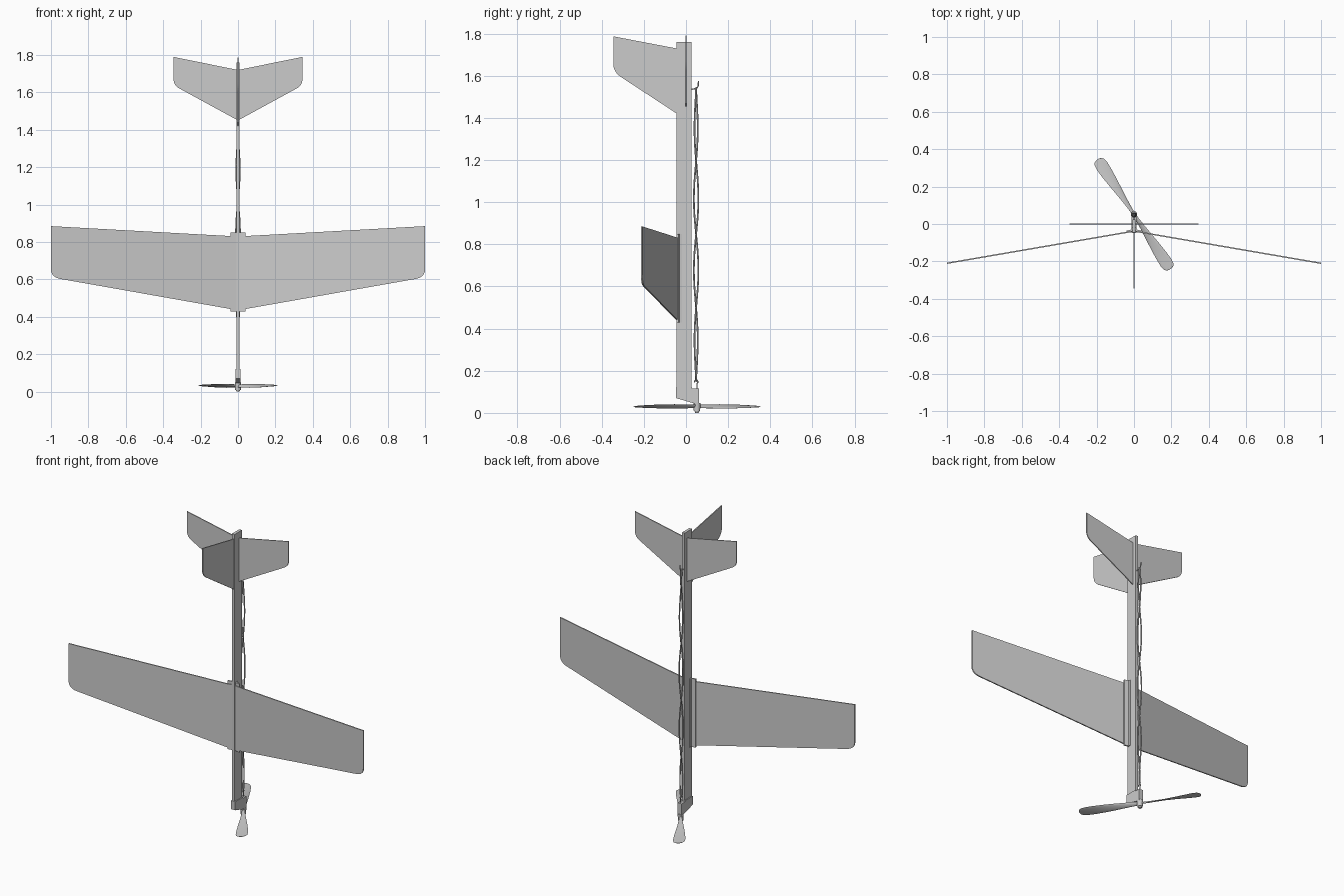
import bpy, bmesh
from math import sin, cos, pi, radians
from mathutils import Vector, Matrix

if "Cube" in bpy.data.objects:
    bpy.data.objects.remove(bpy.data.objects["Cube"])


def make(name, bm, smooth=False):
    bmesh.ops.recalc_face_normals(bm, faces=bm.faces[:])
    me = bpy.data.meshes.new(name)
    bm.to_mesh(me)
    bm.free()
    ob = bpy.data.objects.new(name, me)
    bpy.context.collection.objects.link(ob)
    if smooth:
        bpy.context.view_layer.objects.active = ob
        ob.select_set(True)
        bpy.ops.object.shade_smooth_by_angle(angle=radians(35))
        ob.select_set(False)
    return ob


def slab(name, outline, place, offset):
    """Extrude a 2D outline, mapped to 3D by place(), centred on its plane."""
    bm = bmesh.new()
    off = Vector(offset)
    f = bm.faces.new([bm.verts.new(Vector(place(*p)) - off / 2) for p in outline])
    ext = bmesh.ops.extrude_face_region(bm, geom=[f])
    bmesh.ops.translate(bm, vec=off, verts=[v for v in ext["geom"] if isinstance(v, bmesh.types.BMVert)])
    return make(name, bm)


def rounded(a, corner, b, n=6):
    a, c, b = Vector(a), Vector(corner), Vector(b)
    return [tuple(a * (1 - t) ** 2 + c * 2 * t * (1 - t) + b * t * t) for t in [i / n for i in range(n + 1)]]


def box(name, lo, hi):
    lo, hi = Vector(lo), Vector(hi)
    bm = bmesh.new()
    bmesh.ops.create_cube(bm, size=1)
    for v in bm.verts:
        v.co = (lo + hi) / 2 + Vector(a * b for a, b in zip(v.co, hi - lo))
    return make(name, bm)


def wire(name, pts, r, cyclic=False):
    cu = bpy.data.curves.new(name, "CURVE")
    cu.dimensions = "3D"
    cu.bevel_depth = r
    cu.bevel_resolution = 2
    cu.use_fill_caps = True
    s = cu.splines.new("POLY")
    s.points.add(len(pts) - 1)
    for p, co in zip(s.points, pts):
        p.co = (*co, 1)
    s.use_cyclic_u = cyclic
    ob = bpy.data.objects.new(name, cu)
    bpy.context.collection.objects.link(ob)
    return ob


def cylinder(name, r1, r2, z0, z1, y):
    bm = bmesh.new()
    bmesh.ops.create_cone(bm, cap_ends=True, segments=20, radius1=r1, radius2=r2, depth=z1 - z0,
                          matrix=Matrix.Translation((0, y, (z0 + z1) / 2)))
    return make(name, bm, True)


# Fuselage stick
box("fuselage_stick", (-0.009, -0.045, 0.11), (0.009, 0.025, 1.76))

# Main wing, two panels with dihedral
wing = [(0, 0.435), (0, 0.832), (0.04, 0.832), (1, 0.885)] + rounded((1, 0.655), (1, 0.61), (0.945, 0.602))
for side, tag in ((1, "right"), (-1, "left")):
    slab("wing_" + tag, wing, lambda u, z: (side * u, -0.038 - 0.172 * u, z), (0, 0.007, 0))

# Wing clip: bent plate and two cheeks gripping the stick
clip = [(-0.04, -0.044), (0, -0.037), (0.04, -0.044), (0.04, -0.036), (0.016, -0.030), (0.014, -0.020),
        (0.009, -0.020), (-0.009, -0.020), (-0.014, -0.020), (-0.016, -0.030), (-0.04, -0.036)]
slab("wing_clip", clip, lambda x, y: (x, y, 0.64), (0, 0, 0.42))

# Tailplane and fin
tip = rounded((0.345, 1.675), (0.345, 1.638), (0.315, 1.622))
half = [(0.345, 1.79)] + tip
stab = [(0, 1.72)] + half + [(0, 1.45)] + [(-x, z) for x, z in reversed(half)]
slab("tailplane", stab, lambda u, z: (u, 0, z), (0, 0.006, 0))
fin = [(0.02, 1.725), (0.345, 1.787)] + rounded((0.345, 1.655), (0.345, 1.62), (0.31, 1.595)) + [(0.02, 1.405)]
slab("tail_fin", fin, lambda u, z: (0, -u, z), (0.006, 0, 0))

# Nose bearing
nose = [(-0.047, 0.122), (-0.047, 0.07), (0.035, 0.046), (0.062, 0.042), (0.062, 0.115), (0.028, 0.115), (0.028, 0.122)]
slab("nose_block", nose, lambda y, z: (0, y, z), (0.028, 0, 0))

# Propeller: lofted twisted blades and hub
Y = 0.052
for k in range(2):
    bm = bmesh.new()
    turn = Matrix.Translation((0, Y, 0.031)) @ Matrix.Rotation(radians(123.5 + 180 * k), 4, "Z")
    rings = []
    for r, w, pitch in ((0, 0.011, 45), (0.03, 0.012, 42), (0.08, 0.016, 34), (0.14, 0.022, 26), (0.2, 0.028, 19),
                        (0.26, 0.033, 13), (0.31, 0.035, 9), (0.335, 0.031, 7), (0.347, 0.022, 6), (0.352, 0.008, 5)):
        a, th = radians(pitch), 0.005 - 0.009 * r
        ring = []
        for i in range(12):
            t = 2 * pi * i / 12
            u, v = w * cos(t), th * sin(t)
            ring.append(bm.verts.new(turn @ Vector((r, u * cos(a) - v * sin(a), u * sin(a) + v * cos(a)))))
        rings.append(ring)
    for p, q in zip(rings, rings[1:]):
        for i in range(12):
            j = (i + 1) % 12
            bm.faces.new((p[i], p[j], q[j], q[i]))
    bm.faces.new(rings[0])
    bm.faces.new(rings[-1])
    make("propeller_blade_%d" % (k + 1), bm, True)
cylinder("propeller_hub", 0.015, 0.017, 0.008, 0.048, Y)
cylinder("propeller_cap", 0.008, 0.012, 0.0, 0.01, Y)

# Wire hooks at both ends of the rubber band
YB = 0.048
wire("propeller_shaft", [(0, Y, 0.04), (0, Y, 0.135)] +
     [(0, YB + 0.008 * cos(t), 0.147 + 0.010 * sin(t)) for t in [-1 + i * 0.5 for i in range(10)]], 0.003)
wire("rear_hook", [(0, 0.01, 1.535), (0, 0.035, 1.537), (0, 0.052, 1.541), (0, 0.058, 1.552), (0, 0.059, 1.575)], 0.003)

# Rubber band: one loop, two strands twisted about each other
n = 80
strand = []
for i in range(n + 1):
    s = i / n
    env = 0.003 + 0.008 * sin(pi * s) ** 0.6 if 0 < s < 1 else 0.003
    strand.append((env * cos(4 * pi * s), env * sin(4 * pi * s), 0.15 + 1.395 * s))
loop = [(x, YB + y, z) for x, y, z in strand] + [(-x, YB - y, z) for x, y, z in reversed(strand)]
wire("rubber_band", loop, 0.004, True)
